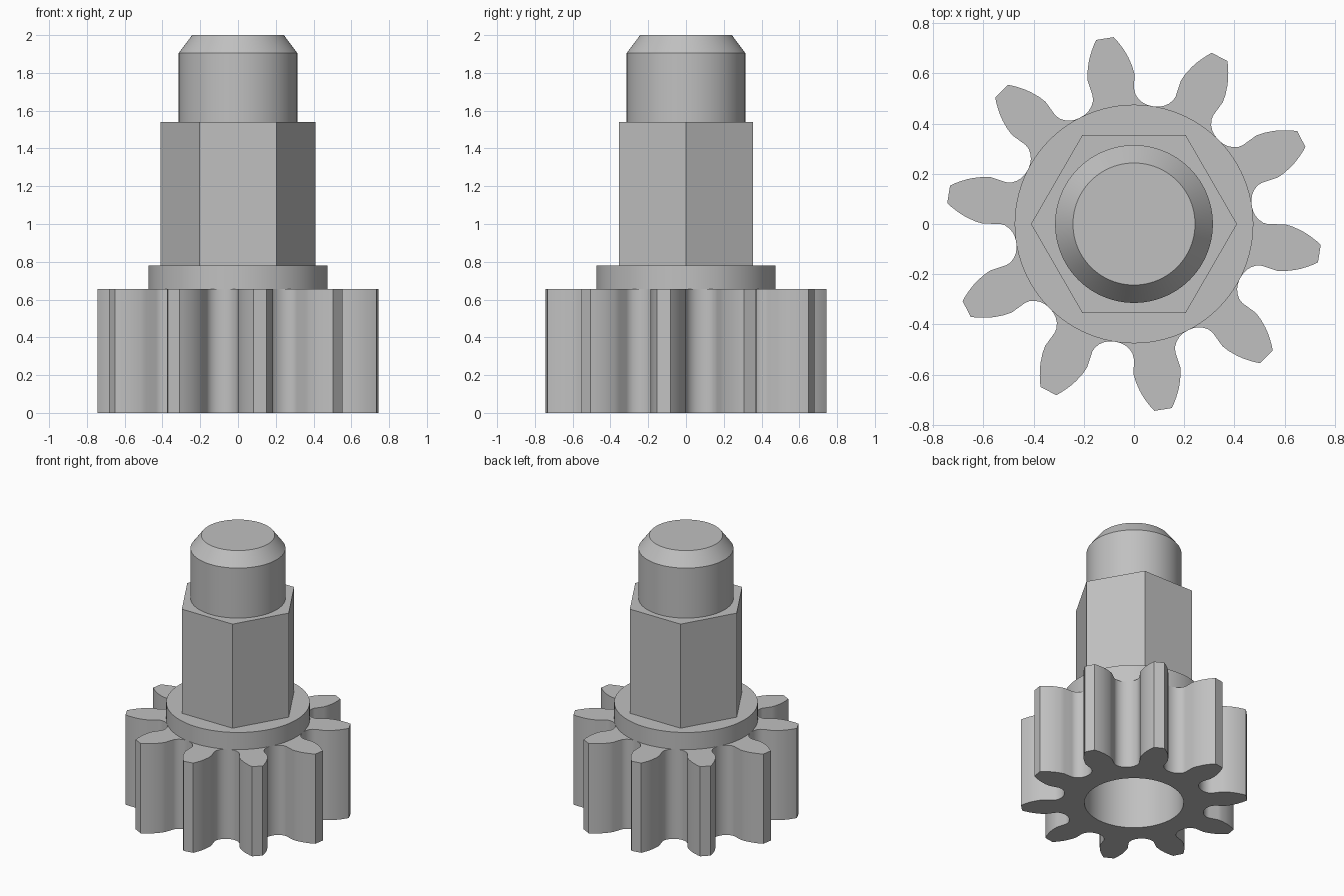
import bpy, bmesh, math
from math import radians, cos, sin, tau

if "Cube" in bpy.data.objects:
    bpy.data.objects.remove(bpy.data.objects["Cube"], do_unlink=True)

steel = bpy.data.materials.new("grey_steel")
steel.use_nodes = True
GREY = (0.53, 0.53, 0.53, 1)
steel.diffuse_color = GREY
steel.node_tree.nodes["Principled BSDF"].inputs["Base Color"].default_value = GREY


def finish(name, bm):
    """Turn a bmesh into a shaded, coloured object."""
    bmesh.ops.recalc_face_normals(bm, faces=bm.faces)
    mesh = bpy.data.meshes.new(name)
    bm.to_mesh(mesh)
    bm.free()
    mesh.materials.append(steel)
    obj = bpy.data.objects.new(name, mesh)
    bpy.context.collection.objects.link(obj)
    bpy.ops.object.select_all(action="DESELECT")
    obj.select_set(True)
    bpy.context.view_layer.objects.active = obj
    bpy.ops.object.shade_smooth_by_angle(angle=radians(30))
    return obj


def loop(bm, points, z=0):
    """Closed loop of edges through polar points (radius, angle)."""
    verts = [bm.verts.new((r * cos(a), r * sin(a), z)) for r, a in points]
    return verts, [bm.edges.new((v, verts[i - 1])) for i, v in enumerate(verts)]


def circle(radius, sides):
    return [(radius, tau * i / sides) for i in range(sides)]


def turned(name, profile, sides):
    """Solid stacked from rings given as (radius, height)."""
    bm = bmesh.new()
    rings = [loop(bm, circle(r, sides), z)[0] for r, z in profile]
    for low, high in zip(rings, rings[1:]):
        for i in range(sides):
            bm.faces.new((low[i - 1], low[i], high[i], high[i - 1]))
    bm.faces.new(rings[0])
    bm.faces.new(rings[-1])
    return finish(name, bm)


TEETH = 10
FIRST_TOOTH = 98.9
GEAR_TOP = 0.655
COLLAR_TOP = 0.78
HEX_TOP = 1.54

# Half a tooth from tip to root: radius, degrees from the tooth centre
half = [(0.748, 2.7), (0.73, 3.75), (0.71, 4.8), (0.688, 5.9), (0.665, 6.9),
        (0.63, 8.2), (0.6, 9), (0.535, 9.0), (0.515, 9.6), (0.498, 11),
        (0.485, 12.9), (0.477, 15.2)]
tooth = [(r, -a) for r, a in reversed(half)] + half
root = [(0.474, 18)]
outline = [(r, radians(FIRST_TOOTH + 360 / TEETH * n + a))
           for n in range(TEETH) for r, a in tooth + root]

# Pinion gear with its round bore
bm = bmesh.new()
edges = loop(bm, outline)[1] + loop(bm, circle(0.328, 96))[1]
bmesh.ops.triangle_fill(bm, edges=edges, use_beauty=True)
top = bmesh.ops.extrude_face_region(bm, geom=bm.faces[:], use_keep_orig=True)
bmesh.ops.translate(bm, vec=(0, 0, GEAR_TOP),
                    verts=[g for g in top["geom"] if isinstance(g, bmesh.types.BMVert)])
finish("pinion_gear", bm)

# Collar, hexagonal drive and chamfered shaft end
turned("collar", [(0.475, GEAR_TOP), (0.475, COLLAR_TOP)], 96)
turned("hex_drive", [(0.41, COLLAR_TOP), (0.41, HEX_TOP)], 6)
turned("shaft_end", [(0.314, HEX_TOP), (0.314, 1.905), (0.243, 2.0)], 96)
